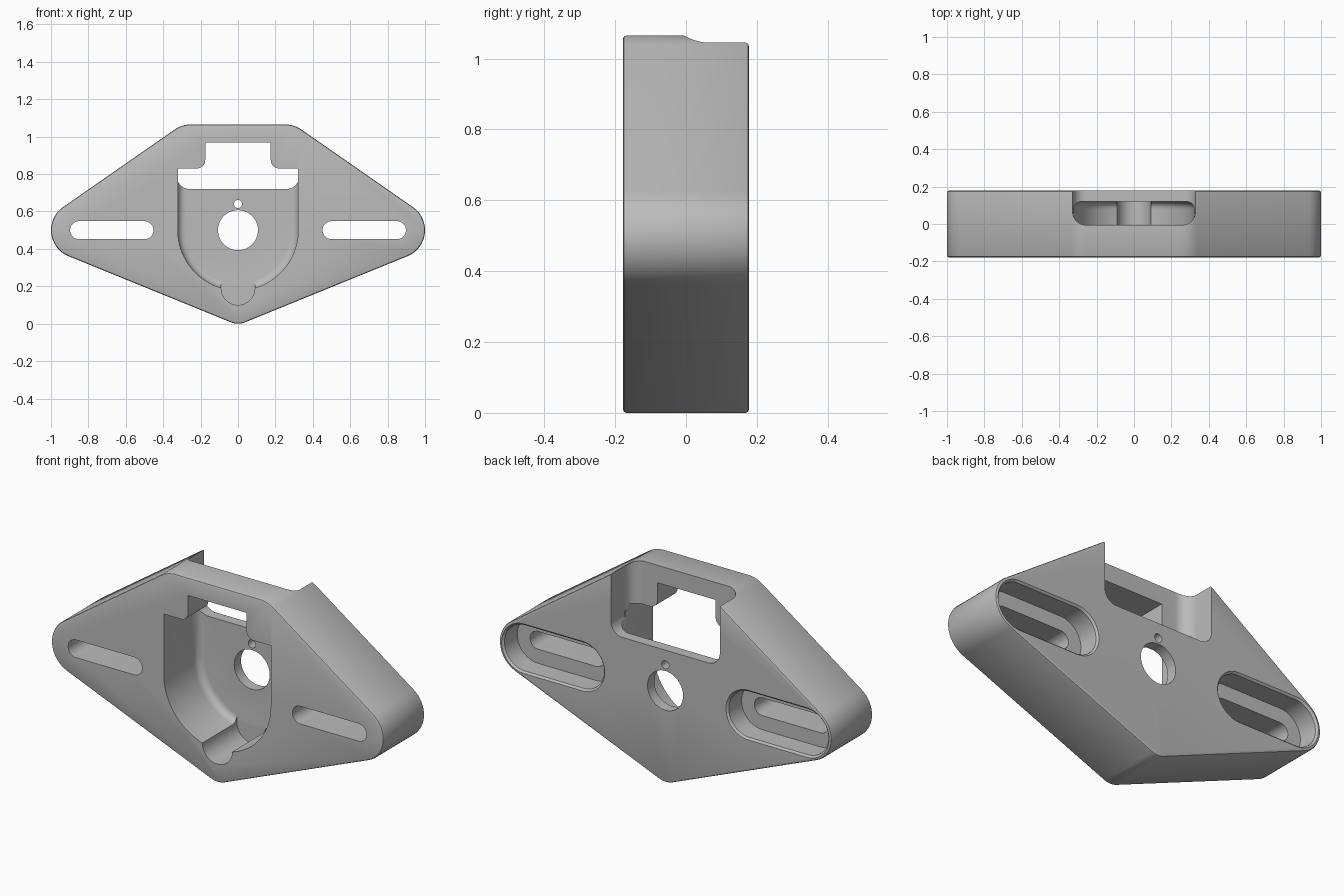
import bpy, bmesh
from math import atan2, acos, pi, cos, sin, hypot, radians

if "Cube" in bpy.data.objects:
    bpy.data.objects.remove(bpy.data.objects["Cube"], do_unlink=True)

FRONT, BACK = -0.178, 0.178
grey = bpy.data.materials.new("grey_metal")
grey.use_nodes = True
grey.diffuse_color = (0.5, 0.5, 0.5, 1)
grey.node_tree.nodes["Principled BSDF"].inputs["Base Color"].default_value = (0.5, 0.5, 0.5, 1)


def arc(x, y, r, a, b, steps):
    return [(x + r * cos(a + (b - a) * i / steps), y + r * sin(a + (b - a) * i / steps))
            for i in range(steps + 1)]


def belt(discs, steps=16):
    """Outline of a belt stretched counter-clockwise around discs (x, y, radius)."""
    n = len(discs)
    normals = []
    for i in range(n):
        (x0, y0, r0), (x1, y1, r1) = discs[i], discs[(i + 1) % n]
        normals.append(atan2(y1 - y0, x1 - x0) - acos((r0 - r1) / hypot(x1 - x0, y1 - y0)))
    pts = []
    for i, (x, y, r) in enumerate(discs):
        if r == 0:
            pts.append((x, y))
        else:
            a = normals[i - 1]
            pts += arc(x, y, r, a, a + (normals[i] - a) % (2 * pi), steps)
    return pts


def circle(x, y, r):
    return arc(x, y, r, 0, 2 * pi, 48)[:-1]


def loft(name, rings, upright=False):
    """Solid through (depth, outline) rings, along y, or along z when upright."""
    bm = bmesh.new()
    rows = [[bm.verts.new((a, b, t) if upright else (a, t, b)) for a, b in pts]
            for t, pts in rings]
    for low, high in zip(rows, rows[1:]):
        for i in range(len(low)):
            bm.faces.new((low[i - 1], low[i], high[i], high[i - 1]))
    bm.faces.new(rows[0])
    bm.faces.new(rows[-1])
    bmesh.ops.recalc_face_normals(bm, faces=bm.faces)
    mesh = bpy.data.meshes.new(name)
    bm.to_mesh(mesh)
    bm.free()
    mesh.materials.append(grey)
    obj = bpy.data.objects.new(name, mesh)
    bpy.context.collection.objects.link(obj)
    return obj


# Diamond plate with softly rounded rims
def outline(inset):
    return belt([(0, 0.1, 0.1 - inset), (0.85, 0.5, 0.15 - inset),
                 (0.253, 0.915, 0.15 - inset), (-0.253, 0.915, 0.15 - inset),
                 (-0.85, 0.5, 0.15 - inset)])


plate = loft("mounting_plate", [
    (FRONT, outline(0.01)), (FRONT + 0.003, outline(0.003)), (FRONT + 0.01, outline(0)),
    (BACK - 0.01, outline(0)), (BACK - 0.003, outline(0.003)), (BACK, outline(0.01))])

cutters = []


# U-shaped front pocket with a filleted floor
def pocket(inset):
    w = 0.322 - inset
    return belt([(0, 0.5, w), (w, 0.83, 0), (-w, 0.83, 0)], 40)


floor, fillet = 0.12, 0.04
rings = [(-0.3, pocket(0))]
for k in range(7):
    a = k / 6 * pi / 2
    rings.append((floor - fillet + fillet * sin(a), pocket(fillet * (1 - cos(a)))))
cutters.append(loft("pocket_cutter", rings))

# Notch in the upper bridge with flared lower corners
half = [(0.175, 0.97)] + arc(0.22, 0.875, 0.045, pi, 1.5 * pi, 8) + [(0.22, 0.78)]
notch = half + [(-x, z) for x, z in reversed(half)]
cutters.append(loft("bridge_notch_cutter", [(-0.3, notch), (0.05, notch)]))

# Relief at the bottom of the pocket
relief = belt([(0, 0.19, 0.09), (0, 0.3, 0.09)])
cutters.append(loft("relief_cutter", [(-0.3, relief), (floor - 0.001, relief)]))

# Window through the back wall and open recess above it
window = belt([(-0.258, 0.79, 0.07), (0.258, 0.79, 0.07), (0.328, 0.9, 0), (-0.328, 0.9, 0)])
cutters.append(loft("window_cutter", [(0.06, window), (0.3, window)]))
recess = belt([(-0.258, 0.065, 0.07), (0.258, 0.065, 0.07), (0.328, 0.3, 0), (-0.328, 0.3, 0)])
cutters.append(loft("recess_cutter", [(0.8, recess), (1.2, recess)], upright=True))

# Shaft hole and pin hole
for name, z, r in (("shaft_hole_cutter", 0.5, 0.107), ("pin_hole_cutter", 0.64, 0.022)):
    cutters.append(loft(name, [(0, circle(0, z, r)), (0.3, circle(0, z, r))]))

# Adjustment slots with wide counterbores at the back
for side in (-1, 1):
    def slot(r):
        return belt([(side * 0.675 - 0.175, 0.5, r), (side * 0.675 + 0.175, 0.5, r)], 24)
    cutters.append(loft("slot_cutter", [(-0.3, slot(0.048)), (0.3, slot(0.048))]))
    cutters.append(loft("counterbore_cutter", [
        (BACK - 0.12, slot(0.125)), (BACK - 0.01, slot(0.125)),
        (BACK, slot(0.135)), (0.3, slot(0.135))]))

# Carve the plate, then drop the cutters
bpy.context.view_layer.objects.active = plate
for cutter in cutters:
    cutter.hide_render = True
    mod = plate.modifiers.new("carve", "BOOLEAN")
    mod.operation, mod.solver, mod.object = "DIFFERENCE", "EXACT", cutter
    bpy.ops.object.modifier_apply(modifier=mod.name)
    bpy.data.objects.remove(cutter, do_unlink=True)

bpy.ops.object.select_all(action="DESELECT")
plate.select_set(True)
bpy.ops.object.shade_smooth_by_angle(angle=radians(30))
